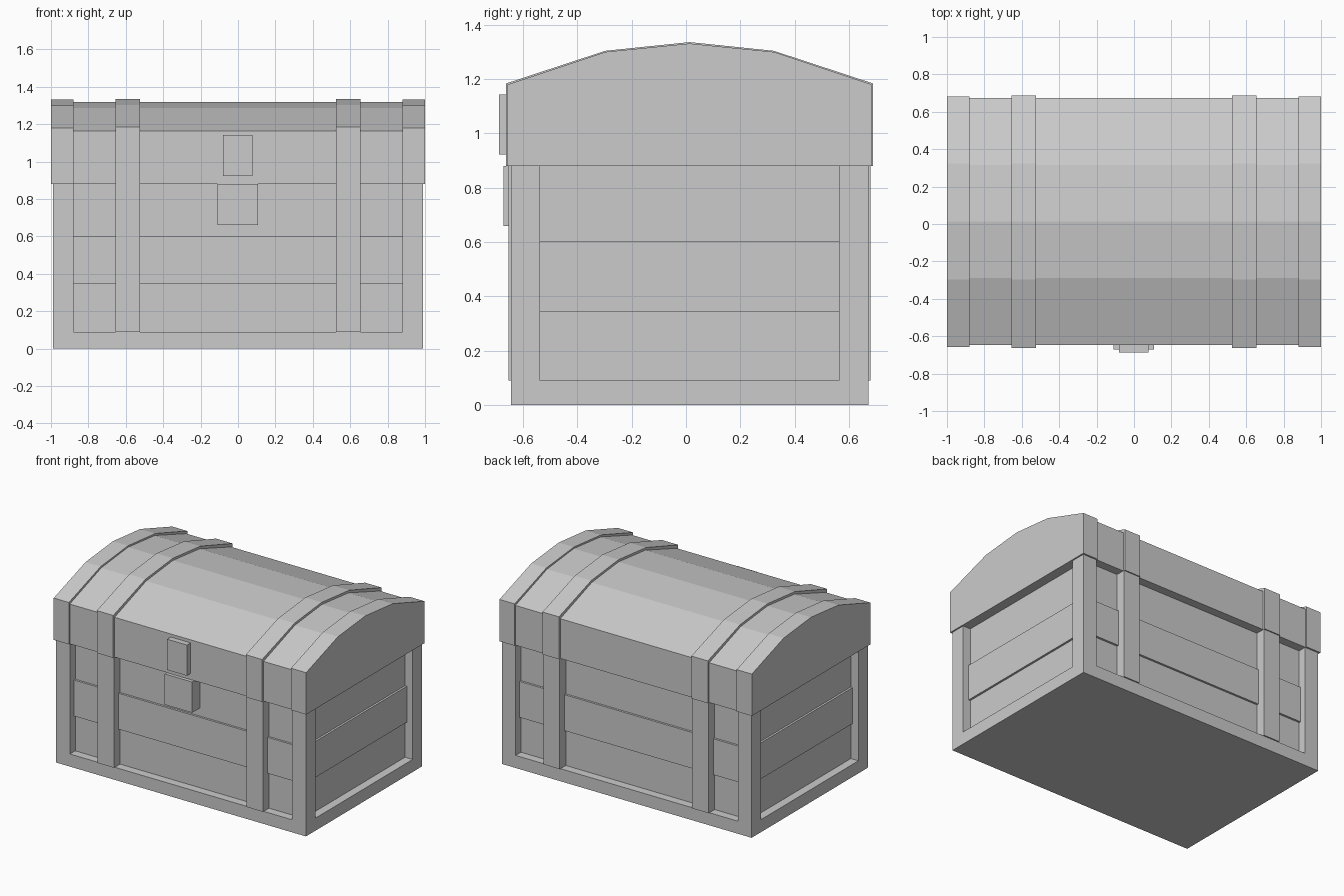
import bpy

if "Cube" in bpy.data.objects:
    bpy.data.objects.remove(bpy.data.objects["Cube"])

YC = 0.013  # chest body sits slightly behind the lock's front face


def mesh(name, verts, faces):
    me = bpy.data.meshes.new(name)
    me.from_pydata(verts, [], faces)
    me.update()
    ob = bpy.data.objects.new(name, me)
    bpy.context.collection.objects.link(ob)
    return ob


def prism(name, profile, x0, x1):
    # (y, z) profile, listed anticlockwise seen from +x, extruded along x
    n = len(profile)
    verts = [(x, y, z) for x in (x0, x1) for y, z in profile]
    faces = [tuple(reversed(range(n))), tuple(range(n, 2 * n))]
    faces += [(i, (i + 1) % n, n + (i + 1) % n, n + i) for i in range(n)]
    return mesh(name, verts, faces)


def box(name, x0, x1, y0, y1, z0, z1):
    return prism(name, [(y0, z0), (y1, z0), (y1, z1), (y0, z1)], x0, x1)


def arch(half, knee, eave_z, knee_z, top_z):
    # faceted domed lid section
    right = [(half, 0.88), (half, eave_z), (knee, knee_z)]
    left = [(-y, z) for y, z in reversed(right)]
    return [(y + YC, z) for y, z in right + [(0, top_z)] + left]


# Base tray
box("base_rail", -0.99, 0.99, YC - 0.658, YC + 0.658, 0, 0.09)

# Plank courses: the middle one stands slightly proud
for name, inset, z0, z1 in (("lower_planks", 0.06, 0.09, 0.345),
                            ("middle_planks", 0.045, 0.345, 0.603),
                            ("upper_planks", 0.06, 0.603, 0.88)):
    hy = 0.658 - inset
    box(name, -0.99 + inset, 0.99 - inset, YC - hy, YC + hy, z0, z1)

# Domed lid
prism("lid", arch(0.66, 0.303, 1.165, 1.288, 1.32), -0.88, 0.88)

for s, side in ((-1, "left"), (1, "right")):
    def span(a, b):
        return sorted((s * a, s * b))

    # Lid end caps and lid straps
    prism(side + "_lid_end", arch(0.67, 0.31, 1.18, 1.30, 1.331), *span(0.88, 1.0))
    prism(side + "_lid_strap", arch(0.675, 0.31, 1.184, 1.304, 1.336), *span(0.525, 0.655))
    # Corner posts and body straps, front and back
    for t, end in ((-1, "front"), (1, "back")):
        ys = sorted((YC + t * 0.55, YC + t * 0.658))
        box(f"{end}_{side}_post", *span(0.88, 0.99), *ys, 0.09, 0.88)
        ys = sorted((YC + t * 0.58, YC + t * 0.667))
        box(f"{end}_{side}_strap", *span(0.525, 0.655), *ys, 0.09, 0.88)

# Lock: hasp on the lid, plate on the body
box("lock_hasp", -0.08, 0.077, -0.688, -0.64, 0.923, 1.143)
box("lock_plate", -0.11, 0.107, -0.672, -0.58, 0.66, 0.88)
